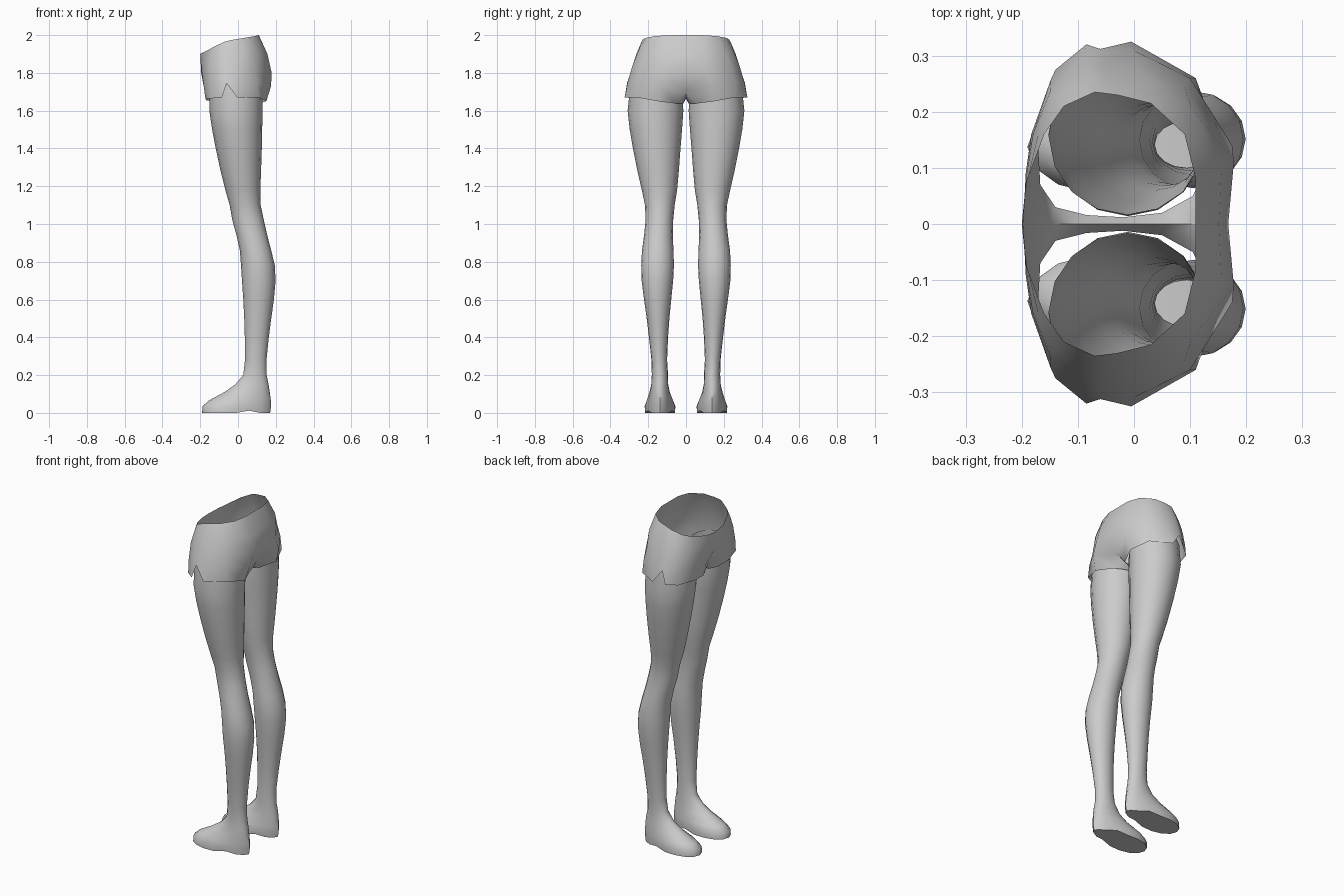
import bpy, bmesh, math

grey = bpy.data.materials.new("plain grey")
grey.diffuse_color = (0.6, 0.6, 0.6, 1)


def finish(name, bm, angle):
    """Turn one half into an object and mirror it across the middle."""
    bmesh.ops.recalc_face_normals(bm, faces=bm.faces)
    mesh = bpy.data.meshes.new(name)
    bm.to_mesh(mesh)
    bm.free()
    mesh.materials.append(grey)
    ob = bpy.data.objects.new(name, mesh)
    bpy.context.collection.objects.link(ob)
    mirror = ob.modifiers.new("mirror", 'MIRROR')
    mirror.use_axis = (False, True, False)
    mirror.merge_threshold = 0.0005
    bpy.ops.object.select_all(action='DESELECT')
    bpy.context.view_layer.objects.active = ob
    ob.select_set(True)
    bpy.ops.object.modifier_apply(modifier="mirror")
    bpy.ops.object.shade_smooth_by_angle(angle=math.radians(angle))


def loft(bm, a, b, closed):
    """Join two rings of vertices with quads."""
    n = min(len(a), len(b))
    for i in range(n if closed else n - 1):
        j = (i + 1) % n
        bm.faces.new((a[i], a[j], b[j], b[i]))


# Shorts: half rings from front centre round the hip to back centre
waist = [(-.20, 0, 1.90), (-.19, .08, 1.905), (-.16, .16, 1.92), (-.125, .21, 1.94),
         (-.07, .235, 1.965), (-.03, .23, 1.975), (.03, .215, 1.985),
         (.09, .16, 1.995), (.11, .08, 2.0), (.11, 0, 2.0)]
hip = [(-.195, 0, 1.80), (-.193, .09, 1.81), (-.18, .16, 1.82), (-.15, .235, 1.83),
       (-.085, .282, 1.83), (-.06, .284, 1.83), (0, .286, 1.83),
       (.09, .245, 1.82), (.178, .11, 1.80), (.168, 0, 1.80)]
# The last three points of these rings run under the crotch
seat = [(-.15, 0, 1.70), (-.18, .07, 1.72), (-.183, .16, 1.74), (-.148, .258, 1.74),
        (-.087, .305, 1.75), (-.06, .306, 1.765), (0, .309, 1.75),
        (.10, .26, 1.75), (.175, .14, 1.73), (.125, 0, 1.70),
        (.06, 0, 1.67), (-.02, 0, 1.665), (-.09, 0, 1.675)]
# The raised sixth point is the side notch
hem = [(-.14, .03, 1.65), (-.167, .07, 1.655), (-.172, .16, 1.66), (-.14, .275, 1.665),
       (-.085, .32, 1.67), (-.06, .312, 1.745), (-.005, .325, 1.67),
       (.11, .26, 1.67), (.15, .15, 1.65), (.105, .05, 1.637),
       (.05, .02, 1.637), (-.02, .012, 1.64), (-.085, .016, 1.645)]
upper = []
for p, q in zip(waist, hip):
    x, y, z = [(u + v) / 2 for u, v in zip(p, q)]
    upper.append((x + (.012 if x > 0 else 0), y * 1.02, z))

bm = bmesh.new()
rows = [[bm.verts.new(p) for p in ring] for ring in (waist, upper, hip, seat, hem)]
for k in range(3):
    loft(bm, rows[k], rows[k + 1], False)
loft(bm, rows[3], rows[4], True)
finish("shorts", bm, 50)

# Leg and foot: z, front x, back x, inner y, outer y, forward widening
sections = [
    (1.60, -.152, .130, .014, .309, 0), (1.50, -.137, .128, .021, .298, 0),
    (1.40, -.118, .126, .029, .281, 0), (1.28, -.092, .122, .038, .257, 0),
    (1.18, -.067, .118, .047, .234, 0), (1.10, -.044, .120, .060, .217, 0),
    (1.02, -.030, .137, .068, .214, 0), (.94, -.008, .155, .070, .222, 0),
    (.86, .010, .176, .066, .233, 0), (.78, .016, .195, .064, .237, 0),
    (.70, .021, .199, .068, .235, 0), (.60, .028, .190, .078, .222, 0),
    (.50, .033, .176, .088, .208, 0), (.40, .036, .163, .095, .196, 0),
    (.28, .037, .151, .100, .183, 0), (.20, .028, .152, .095, .181, 0),
    (.15, -.015, .162, .094, .184, -.1), (.11, -.072, .168, .086, .193, 0),
    (.065, -.155, .174, .068, .208, .2), (.035, -.188, .175, .058, .217, .28),
    (0, -.19, .17, .060, .215, .28)]
SIDES = 16


def section_ring(bm, z, x0, x1, y0, y1, k):
    ring = []
    for i in range(SIDES):
        t = 2 * math.pi * i / SIDES
        x = (x0 + x1) / 2 - (x1 - x0) / 2 * math.cos(t)
        y = (y0 + y1) / 2 + (y1 - y0) / 2 * math.sin(t) * (1 + k * math.cos(t))
        ring.append(bm.verts.new((x, y, z)))
    return ring


bm = bmesh.new()
# Slanted open top, hidden inside the shorts
top = section_ring(bm, 1.635, -.152, .128, .017, .294, 0)
for v in top:
    v.co.z += v.co.y * .37
rings = [top] + [section_ring(bm, *s) for s in sections]
for a, b in zip(rings, rings[1:]):
    loft(bm, a, b, True)
# Sole with a small raised arch in front of the heel
sole = rings[-1]
for v in sole:
    if 0 < v.co.x < .08:
        v.co.z = .012
half = SIDES // 2
bm.faces.new((sole[0], sole[1], sole[-1]))
for i in range(1, half - 1):
    bm.faces.new((sole[i], sole[i + 1], sole[SIDES - i - 1], sole[SIDES - i]))
bm.faces.new((sole[half - 1], sole[half], sole[half + 1]))
finish("legs", bm, 50)
